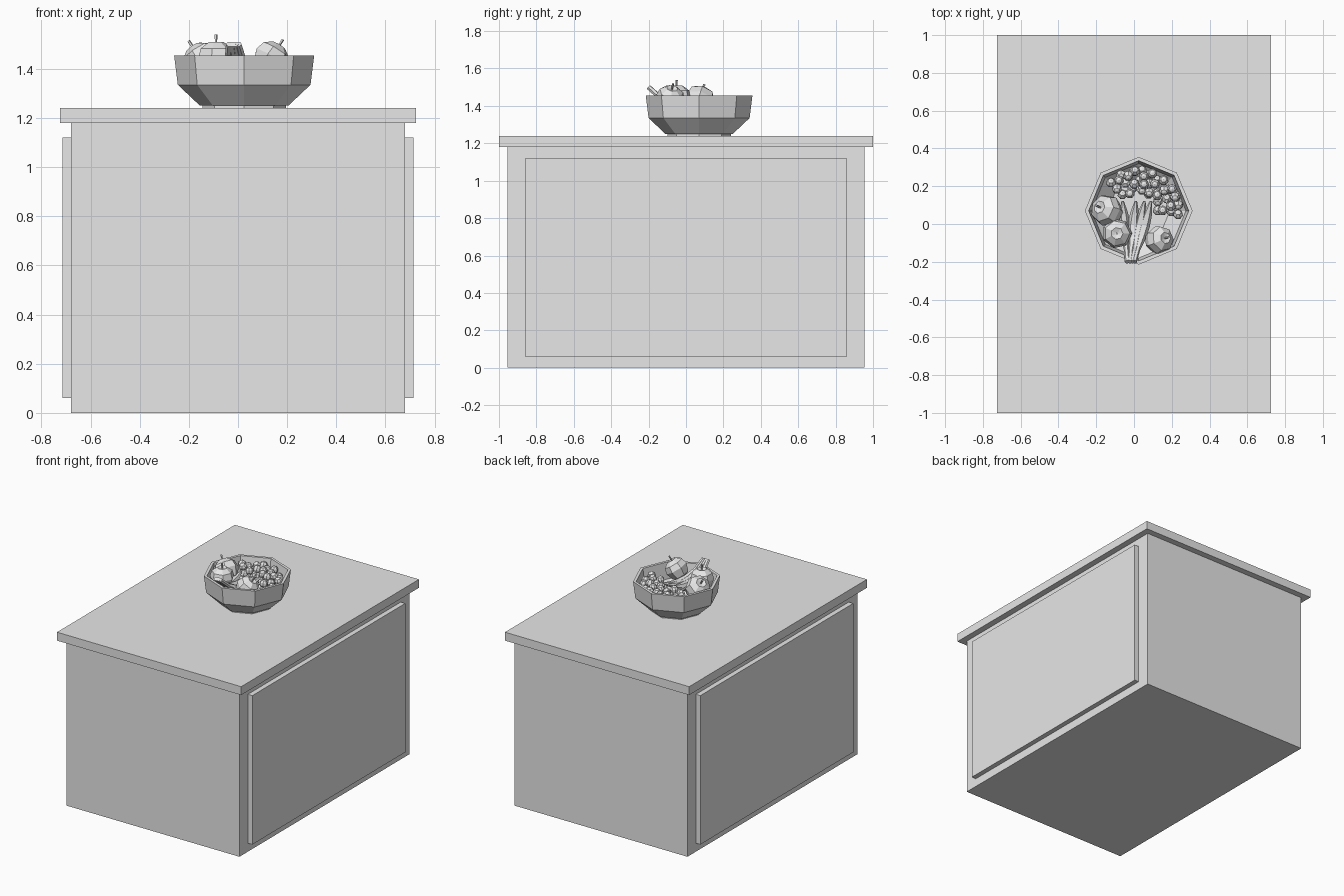
import bpy, bmesh, math, random
from mathutils import Vector, Matrix

if "Cube" in bpy.data.objects:
    bpy.data.objects.remove(bpy.data.objects["Cube"])
random.seed(4)

grey = bpy.data.materials.new("plain_grey")
grey.use_nodes = True
grey.diffuse_color = (0.8, 0.8, 0.8, 1)
grey.node_tree.nodes["Principled BSDF"].inputs["Base Color"].default_value = grey.diffuse_color


def add_object(name, bm):
    bmesh.ops.recalc_face_normals(bm, faces=bm.faces)
    mesh = bpy.data.meshes.new(name)
    bm.to_mesh(mesh)
    bm.free()
    mesh.materials.append(grey)
    obj = bpy.data.objects.new(name, mesh)
    bpy.context.collection.objects.link(obj)
    return obj


def box(name, low, high):
    low, high = Vector(low), Vector(high)
    bm = bmesh.new()
    matrix = Matrix.Translation((low + high) / 2) @ Matrix.Diagonal((*(high - low), 1))
    bmesh.ops.create_cube(bm, size=1, matrix=matrix)
    return add_object(name, bm)


def skin(bm, rings):
    """Join rings of vertices into a capped tube."""
    loops = [[bm.verts.new(p) for p in ring] for ring in rings]
    count = len(loops[0])
    for a, b in zip(loops, loops[1:]):
        for i in range(count):
            j = (i + 1) % count
            bm.faces.new((a[i], a[j], b[j], b[i]))
    bm.faces.new(loops[0])
    bm.faces.new(loops[-1])


def lathe(bm, profile, sides, matrix, turn=0):
    angles = [turn + math.tau * i / sides for i in range(sides)]
    skin(bm, [[matrix @ Vector((r * math.cos(a), r * math.sin(a), z)) for a in angles]
              for r, z in profile])


def tube(bm, points, radii, sides):
    """Sweep a polygon along a path lying roughly along y."""
    points = [Vector(p) for p in points]
    rings = []
    for i, (p, r) in enumerate(zip(points, radii)):
        along = (points[min(i + 1, len(points) - 1)] - points[max(i - 1, 0)]).normalized()
        side = along.cross(Vector((0, 0, 1))).normalized()
        up = side.cross(along)
        rings.append([p + r * (side * math.cos(math.tau * k / sides) + up * math.sin(math.tau * k / sides))
                      for k in range(sides)])
    skin(bm, rings)


# Cabinet, worktop and raised side panels
box("cabinet_body", (-0.68, -0.955, 0), (0.68, 0.955, 1.18))
box("worktop", (-0.725, -1, 1.18), (0.725, 1, 1.24))
box("right_panel", (-0.715, -0.86, 0.06), (-0.67, 0.86, 1.12))
box("left_panel", (0.67, -0.86, 0.06), (0.715, 0.86, 1.12))

# Eight-sided bowl with a low foot and a hollow inside
centre = Vector((0.025, 0.07, 0))
bm = bmesh.new()
lathe(bm, [(0.17, 1.24), (0.17, 1.25), (0.18, 1.25), (0.27, 1.335), (0.285, 1.455),
           (0.265, 1.455), (0.25, 1.34), (0.165, 1.265)], 8, Matrix.Translation(centre))
add_object("fruit_bowl", bm)


# Faceted apples with a dimple and a stem
def apple(name, place, radius, lean):
    turn = Vector((0, 0, 1)).rotation_difference(Vector(lean)).to_matrix().to_4x4()
    matrix = Matrix.Translation(place) @ turn @ Matrix.Scale(radius, 4)
    bm = bmesh.new()
    lathe(bm, [(0.3, -0.9), (0.75, -0.6), (1, 0.1), (0.85, 0.6), (0.4, 0.92), (0.1, 0.82)],
          7, matrix)
    lathe(bm, [(0.06, 0.8), (0.08, 1.3)], 5, matrix)
    add_object(name, bm)


apple("apple_side", (-0.14, 0.07, 1.425), 0.085, (-0.55, 0.25, 0.8))
apple("apple_upright", (-0.09, -0.05, 1.435), 0.08, (0, 0, 1))
apple("apple_front", (0.13, -0.085, 1.435), 0.077, (0.5, 0.15, 0.8))

# Bunch of bananas fanning out from the stem at the rim
for i, end_x in enumerate((-0.06, 0.01, 0.055, 0.09)):
    root = Vector((-0.035 + 0.012 * i, -0.2, 1.5))
    tip = Vector((end_x, 0.12, 1.42))
    path = []
    for k in range(6):
        t = k / 5
        point = root.lerp(tip, t)
        point.z -= 0.07 * math.sin(math.pi * t)
        path.append(point)
    bm = bmesh.new()
    tube(bm, path, (0.014, 0.014, 0.026, 0.03, 0.024, 0.007), 6)
    add_object(f"banana_{i + 1}", bm)

# Grapes heaped along the back and left of the bowl
grapes = []
for _ in range(6000):
    angle = math.radians(random.uniform(-8, 135))
    reach = random.uniform(0.1, 0.215)
    spot = centre + Vector((reach * math.cos(angle), reach * math.sin(angle),
                            random.uniform(1.37, 1.425)))
    if all((spot - g).length > 0.043 for g in grapes):
        grapes.append(spot)
bm = bmesh.new()
for spot in grapes:
    tilt = Matrix.Rotation(random.uniform(-0.6, 0.6), 4, "X")
    bmesh.ops.create_uvsphere(bm, u_segments=7, v_segments=5, radius=0.027,
                              matrix=Matrix.Translation(spot) @ tilt)
add_object("grapes", bm)

# Grape stalk running through the bunch
bm = bmesh.new()
stalk = [centre + Vector((0.16 * math.cos(a), 0.16 * math.sin(a), 1.4))
         for a in (math.radians(5 + 25 * k) for k in range(6))]
tube(bm, stalk, [0.008] * len(stalk), 5)
add_object("grape_stalk", bm)
